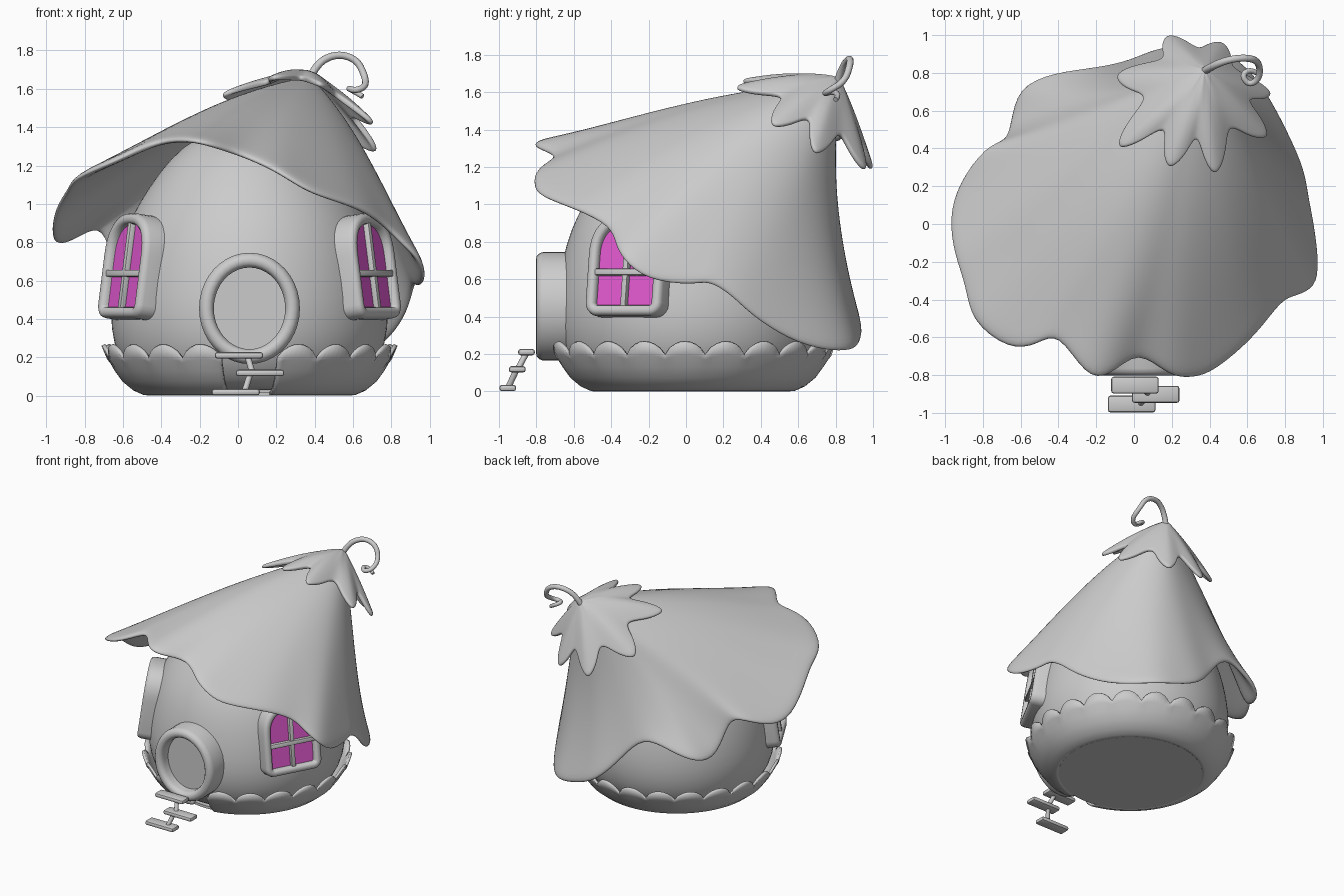
import bpy, bmesh
from math import sin, cos, pi, radians, copysign
from mathutils import Vector, Matrix

if "Cube" in bpy.data.objects:
    bpy.data.objects.remove(bpy.data.objects["Cube"])

CX, CY = 0.06, 0.03  # axis of the round body


def finish(ob, thick=0, sub=0, angle=40):
    if thick:
        m = ob.modifiers.new("solid", 'SOLIDIFY')
        m.thickness, m.offset = thick, 0
    if sub:
        m = ob.modifiers.new("sub", 'SUBSURF')
        m.levels = m.render_levels = sub
    bpy.ops.object.select_all(action='DESELECT')
    ob.select_set(True)
    bpy.context.view_layer.objects.active = ob
    if sub:
        bpy.ops.object.shade_smooth()
    else:
        bpy.ops.object.shade_smooth_by_angle(angle=radians(angle))
    return ob


def loft(name, loops, closed=True, wrap=False, cap0=False, cap1=False, mat=None, **kw):
    """Skin a list of equal-length point loops."""
    bm = bmesh.new()
    rows = [[bm.verts.new(mat @ Vector(p) if mat else p) for p in lp] for lp in loops]
    n = len(rows[0])
    pairs = list(zip(rows, rows[1:])) + ([(rows[-1], rows[0])] if wrap else [])
    for a, b in pairs:
        for i in range(n if closed else n - 1):
            j = (i + 1) % n
            bm.faces.new((a[i], a[j], b[j], b[i]))
    if cap0:
        bm.faces.new(rows[0])
    if cap1:
        bm.faces.new(rows[-1])
    bmesh.ops.recalc_face_normals(bm, faces=bm.faces)
    me = bpy.data.meshes.new(name)
    bm.to_mesh(me)
    bm.free()
    ob = bpy.data.objects.new(name, me)
    bpy.context.collection.objects.link(ob)
    return finish(ob, **kw)


def box(name, size, mat, bevel=0.01):
    bm = bmesh.new()
    bmesh.ops.create_cube(bm, size=1, matrix=mat @ Matrix.Diagonal((*size, 1)))
    bmesh.ops.bevel(bm, geom=bm.edges[:], offset=bevel, segments=2, affect='EDGES', profile=0.5)
    me = bpy.data.meshes.new(name)
    bm.to_mesh(me)
    bm.free()
    ob = bpy.data.objects.new(name, me)
    bpy.context.collection.objects.link(ob)
    return finish(ob)


def tube(name, pts, radius, taper=1.0):
    cu = bpy.data.curves.new(name, 'CURVE')
    cu.dimensions, cu.bevel_depth, cu.bevel_resolution = '3D', radius, 4
    cu.use_fill_caps, cu.resolution_u = True, 8
    sp = cu.splines.new('NURBS')
    sp.points.add(len(pts) - 1)
    for i, p in enumerate(pts):
        sp.points[i].co = (*p, 1)
        sp.points[i].radius = 1 + (taper - 1) * i / (len(pts) - 1)
    sp.use_endpoint_u, sp.order_u = True, 3
    ob = bpy.data.objects.new(name, cu)
    bpy.context.collection.objects.link(ob)
    return ob


def circle(r, z, n=48):
    return [(CX + r * cos(2 * pi * i / n), CY + r * sin(2 * pi * i / n), z) for i in range(n)]


# round body
profile = [(.3, .03), (.5, .03), (.56, .05), (.62, .1), (.69, .2), (.725, .35), (.725, .5), (.695, .7),
           (.645, .87), (.58, 1.0), (.47, 1.17), (.35, 1.3), (.2, 1.385), (.06, 1.42)]
loft("body", [circle(r, z) for r, z in profile], cap0=True, cap1=True, sub=1)

# flat floor plus scalloped cup around the base, open below the door
loft("base_floor", [circle(.53, 0), circle(.53, .02)], cap0=True, cap1=True)
SC, N = 20, 20 * 8
cup = []
for r, z, k in [(.52, .01, 0), (.55, .013, 0), (.6, .035, 0), (.655, .08, 0), (.695, .135, 0),
                (.722, .175, .3), (.738, .195, 1)]:
    row = []
    for i in range(N + 1):
        a = -pi / 2 + .2 + (2 * pi - .4) * i / N
        s = k * abs(sin(pi * SC * i / N)) ** .7
        rr = r + .025 * s
        row.append((CX + rr * cos(a), CY + rr * sin(a), z + .07 * s))
    cup.append(row)
loft("base_cup", cup, closed=False, thick=.02)

# wavy drooping roof: rim points lofted to an off-centre peak
apex = Vector((.37, .81, 1.645))
rim = [(.02, -.69, 1.25), (.18, -.8, 1.18), (.31, -.81, 1.1), (.43, -.77, 1.04), (.64, -.59, .97),
       (.77, -.42, .88), (.86, -.38, .79), (.95, -.33, .70), (.97, -.2, .6), (.94, .02, .57),
       (.92, .12, .58), (.9, .24, .51), (.86, .36, .4), (.77, .55, .28), (.66, .74, .22),
       (.52, .88, .22), (.34, .92, .26), (.15, .93, .34), (-.02, .86, .52), (-.2, .82, .71),
       (-.42, .79, .66), (-.6, .71, .6), (-.65, .53, .61), (-.69, .43, .83), (-.79, .39, .86),
       (-.92, .21, .79), (-.97, .03, .83), (-.95, -.16, .97), (-.89, -.34, 1.06), (-.85, -.51, 1.13),
       (-.67, -.65, 1.21), (-.52, -.64, 1.28), (-.4, -.6, 1.32), (-.26, -.79, 1.33), (-.13, -.8, 1.3)]
rim = [Vector(p) for p in rim]
NR = len(rim)
calm = rim
for _ in range(6):  # waves fade out towards the peak
    calm = [calm[i] / 2 + (calm[i - 1] + calm[(i + 1) % NR]) / 4 for i in range(NR)]
crisp = [p * 1.3 - (rim[i - 1] + rim[(i + 1) % NR]) * .15 for i, p in enumerate(rim)]


def roof_point(i, t):
    p = calm[i].lerp(crisp[i], t ** 4)
    q = apex.lerp(p, t)
    q.z += (.07 + .06 * max(0, p.x)) * sin(pi * t)
    back = min(1, max(0, (calm[i].y - .35) / .4))
    q.y -= .055 * back * sin(pi * t)  # the back hangs steeply, then flares
    return q


loft("roof", [[roof_point(i, t) for i in range(NR)] for t in (.02, .1, .25, .45, .65, .82, .94, 1)],
     cap0=True, thick=.038, sub=2)

# leaf cap with eight pointed lobes over the peak
tips = [(-.1, .79, 1.34), (-.09, .4, 1.57), (.19, .3, 1.66), (.43, .26, 1.625), (.71, .46, 1.42),
        (.73, .69, 1.27), (.47, .96, 1.18), (.18, 1.0, 1.18)]
tips = [Vector(t) for t in tips]
top = apex + Vector((0, 0, .025))
outline = []
for i, p in enumerate(tips):
    prev, nxt = tips[i - 1], tips[(i + 1) % 8]
    outline += [top.lerp((prev + p) / 2, .6), top.lerp(p.lerp(prev, .27), .85), p.lerp(prev, .07),
                p.lerp(nxt, .07), top.lerp(p.lerp(nxt, .27), .85)]
leaf = []
for t in (.03, .25, .5, .75, .92, 1):
    leaf.append([top.lerp(p, t) + Vector((0, 0, .025 * sin(pi * t))) for p in outline])
loft("leaf_cap", leaf, cap0=True, thick=.03, sub=2)

# curly stem
tube("stem", [(.36, .8, 1.62), (.4, .83, 1.725), (.51, .875, 1.785), (.62, .88, 1.755), (.665, .85, 1.66),
              (.665, .77, 1.61), (.61, .735, 1.59), (.57, .785, 1.605), (.61, .82, 1.585),
              (.65, .80, 1.56)], .021, .65)


# door: deep oval ring and a panel
def oval(inset, y):
    return [(CX + (.263 - inset) * cos(2 * pi * i / 40), y, .455 + (.29 - inset) * sin(2 * pi * i / 40))
            for i in range(40)]


loft("door_frame", [oval(*q) for q in [(0, -.55), (0, -.765), (.008, -.785), (.022, -.798), (.04, -.802),
                                       (.058, -.798), (.07, -.785), (.077, -.765), (.077, -.55)]],
     wrap=True, angle=60)
loft("door_panel", [oval(.06, -.715), oval(.06, -.6)], cap0=True, cap1=True)


# arched windows, mirrored left and right of the body axis
def arch(inset, y):
    hw, zb, c = .23 - inset, -.275 + inset, max(.07 - inset, .012)
    pts = []
    for i in range(21):
        a = pi * i / 20
        ca, sa = cos(a), max(sin(a), 0)
        pts.append((hw * copysign(abs(ca) ** .8, ca), y, .05 + (.228 - inset) * sa ** .85))
    for cx, a0 in ((-hw + c, pi), (hw - c, 1.5 * pi)):
        pts += [(cx + c * cos(a0 + j * pi / 10), y, zb + c + c * sin(a0 + j * pi / 10)) for j in range(6)]
    return pts


pink = bpy.data.materials.new("window_pink")
pink.diffuse_color = (.75, .1, .62, 1)
pink.use_nodes = True
pink.node_tree.nodes["Principled BSDF"].inputs["Base Color"].default_value = pink.diffuse_color
UP = Vector((0, 0, 1))
for side, s in (("right", 1), ("left", -1)):
    n = Vector((s * cos(radians(28.5)), -sin(radians(28.5)), 0))
    tilt = radians(8)
    y_ax, z_ax = n * cos(tilt) + UP * sin(tilt), UP * cos(tilt) - n * sin(tilt)
    x_ax = y_ax.cross(z_ax)
    M = Matrix.Translation(Vector((CX, CY, .68)) + n * .755) @ \
        Matrix((x_ax, y_ax, z_ax)).transposed().to_4x4()
    loft(side + "_window_frame",
         [arch(*q) for q in [(0, -.15), (0, -.03), (.006, -.01), (.02, 0), (.04, 0), (.054, -.01),
                             (.058, -.03), (.058, -.15)]], wrap=True, mat=M, angle=50)
    g = loft(side + "_window_glass", [arch(.05, -.04), arch(.05, -.07)], cap0=True, cap1=True, mat=M)
    g.data.materials.append(pink)
    box(side + "_window_upright", (.032, .04, .47), M @ Matrix.Translation((0, -.03, -.01)), .006)
    box(side + "_window_crossbar", (.36, .04, .034), M @ Matrix.Translation((0, -.024, -.04)), .006)

# stepping boards and the strut joining them
for i, (x, y, z) in enumerate([(.005, -.853, .21), (.115, -.902, .118), (-.012, -.953, .018)]):
    box(f"step_{i + 1}", (.252, .09, .034), Matrix.Translation((x, y, z)), .014)
tube("step_strut_upper", [(.05, -.853, .205), (.075, -.9, .118)], .016)
tube("step_strut_lower", [(.065, -.905, .118), (.035, -.95, .022)], .016)
